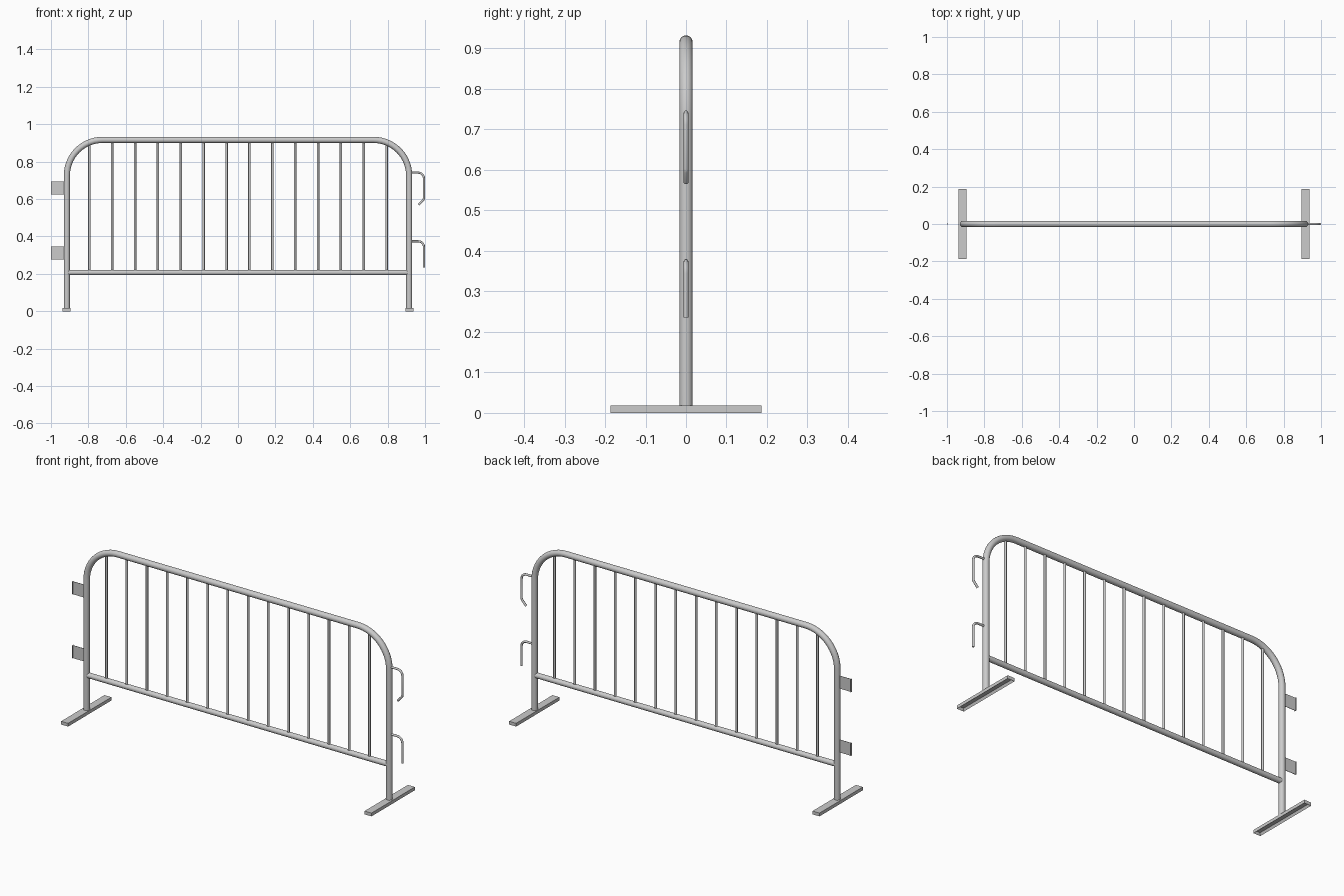
import bpy, bmesh
from math import sin, cos, pi, radians

if "Cube" in bpy.data.objects:
    bpy.data.objects.remove(bpy.data.objects["Cube"])


def tube(name, pts, r, res=4):
    """Round tube swept along a list of (x, z) points in the y = 0 plane."""
    cu = bpy.data.curves.new(name, 'CURVE')
    cu.dimensions = '3D'
    cu.bevel_depth = r
    cu.bevel_resolution = res
    cu.use_fill_caps = True
    sp = cu.splines.new('POLY')
    sp.points.add(len(pts) - 1)
    for p, (x, z) in zip(sp.points, pts):
        p.co = (x, 0, z, 1)
    ob = bpy.data.objects.new(name, cu)
    bpy.context.collection.objects.link(ob)
    bpy.ops.object.select_all(action='DESELECT')
    ob.select_set(True)
    bpy.context.view_layer.objects.active = ob
    bpy.ops.object.convert(target='MESH')
    bpy.ops.object.shade_smooth_by_angle(angle=radians(40))
    return bpy.context.object


def arc(cx, cz, r, a0, a1, n):
    return [(cx + r * cos(radians(a0 + (a1 - a0) * i / n)),
             cz + r * sin(radians(a0 + (a1 - a0) * i / n))) for i in range(n + 1)]


def add_box(bm, x0, x1, y0, y1, z0, z1):
    geo = bmesh.ops.create_cube(bm, size=1)
    for v in geo['verts']:
        v.co = ((x0 + x1) / 2 + v.co.x * (x1 - x0),
                (y0 + y1) / 2 + v.co.y * (y1 - y0),
                (z0 + z1) / 2 + v.co.z * (z1 - z0))
    return geo['verts']


def finish(name, bm):
    me = bpy.data.meshes.new(name)
    bm.to_mesh(me)
    bm.free()
    ob = bpy.data.objects.new(name, me)
    bpy.context.collection.objects.link(ob)
    return ob


POST, TOP, BEND = 0.915, 0.916, 0.19

# Main hoop: both legs, rounded corners and top rail
cx, cz = POST - BEND, TOP - BEND
tube("frame_hoop", [(-POST, 0.015)] + arc(-cx, cz, BEND, 180, 90, 14)
     + arc(cx, cz, BEND, 90, 0, 14) + [(POST, 0.015)], 0.0165, 6)

# Lower rail
tube("bottom_rail", [(-POST, 0.207), (POST, 0.207)], 0.0145, 6)

# Vertical bars
for i in range(14):
    x = -0.795 + i * 1.59 / 13
    tube(f"bar_{i + 1}", [(x, 0.207), (x, TOP)], 0.0065, 3)

# Feet: flat boxes hollowed from below
for name, s in (("left_foot", -1), ("right_foot", 1)):
    bm = bmesh.new()
    x = s * 0.917
    add_box(bm, x - 0.021, x + 0.021, -0.187, 0.187, 0, 0.018)
    bm.normal_update()
    under = min(bm.faces, key=lambda f: f.normal.z)
    bmesh.ops.inset_region(bm, faces=[under], thickness=0.009)
    bmesh.ops.translate(bm, verts=under.verts, vec=(0, 0, 0.013))
    finish(name, bm)

# Connector tabs on the left post, with a narrow end flange
for name, z in (("upper_tab", 0.66), ("lower_tab", 0.311)):
    bm = bmesh.new()
    add_box(bm, -0.998, -0.91, -0.001, 0.001, z - 0.035, z + 0.035)
    add_box(bm, -1.0, -0.998, -0.006, 0.006, z - 0.035, z + 0.035)
    finish(name, bm)

# Hooks on the right post; the upper one curls back at its tip
for name, z, tail in (("upper_hook", 0.741, [(0.994, 0.603), (0.991, 0.596), (0.966, 0.569)]),
                      ("lower_hook", 0.374, [(0.994, 0.235)])):
    tube(name, [(POST, z)] + arc(0.964, z - 0.03, 0.03, 90, 0, 7) + tail, 0.006, 3)
